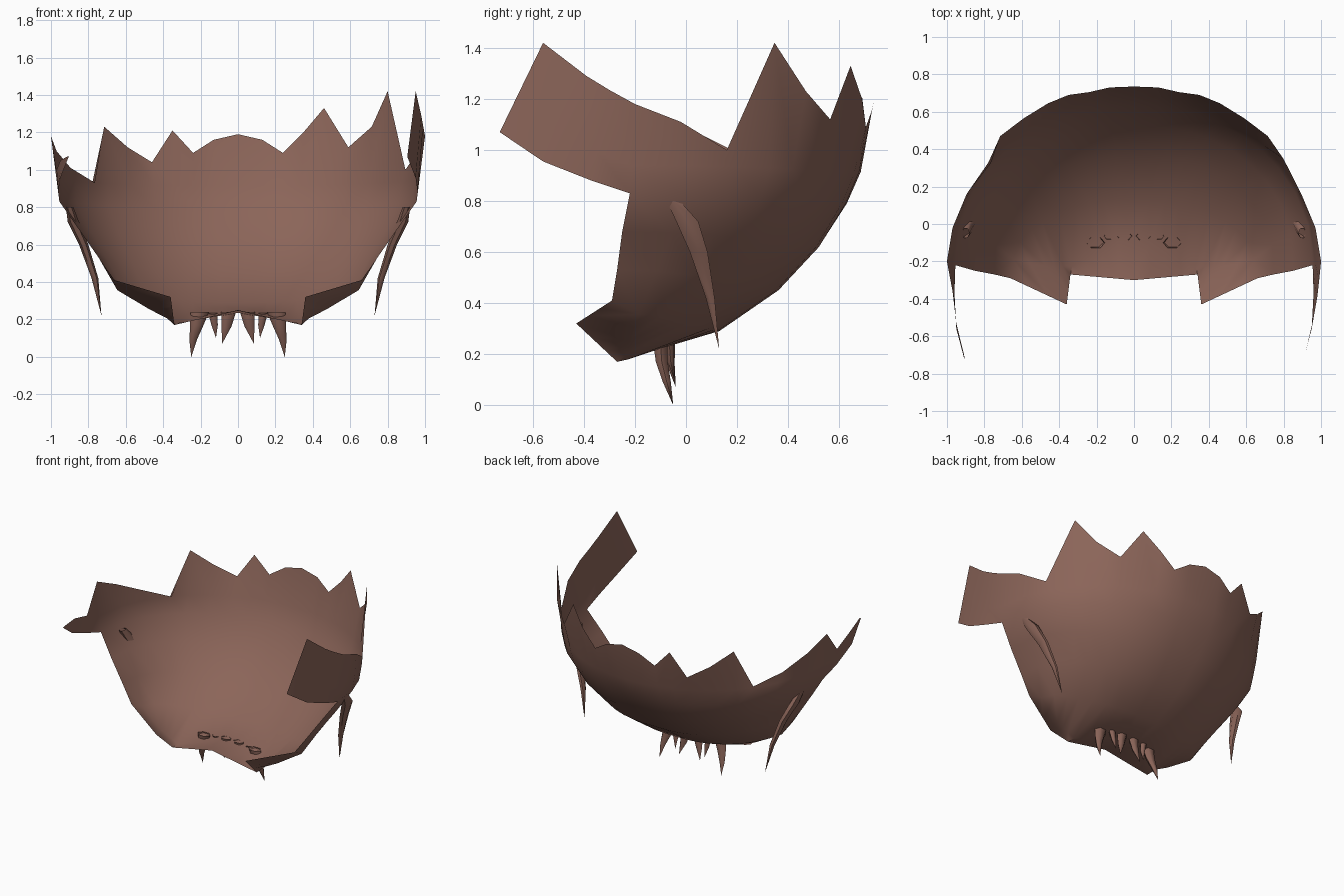
import bpy, bmesh, math
from mathutils import Vector

if "Cube" in bpy.data.objects:
    bpy.data.objects.remove(bpy.data.objects["Cube"])

brown = bpy.data.materials.new("dull brown")
brown.diffuse_color = (0.26, 0.13, 0.10, 1)
brown.use_nodes = True
brown.node_tree.nodes["Principled BSDF"].inputs["Base Color"].default_value = brown.diffuse_color


def finish(name, bm, angle=60):
    bmesh.ops.remove_doubles(bm, verts=bm.verts, dist=0.002)
    bmesh.ops.recalc_face_normals(bm, faces=bm.faces)
    me = bpy.data.meshes.new(name)
    bm.to_mesh(me)
    bm.free()
    ob = bpy.data.objects.new(name, me)
    bpy.context.collection.objects.link(ob)
    me.materials.append(brown)
    bpy.ops.object.select_all(action='DESELECT')
    ob.select_set(True)
    bpy.context.view_layer.objects.active = ob
    bpy.ops.object.shade_smooth_by_angle(angle=math.radians(angle))
    return ob


def strip(bm, low, high, side):
    """Quads between two rows of points, mirrored when side is -1."""
    a, b = ([bm.verts.new((p[0] * side, p[1], p[2])) for p in row] for row in (low, high))
    for i in range(len(a) - 1):
        bm.faces.new((a[i], a[i + 1], b[i + 1], b[i]))


def resample(keys, cols):
    """Points at column numbers from {column: point}."""
    ks = sorted(keys)
    out = []
    for c in cols:
        k0 = max(k for k in ks if k <= c)
        k1 = min(k for k in ks if k >= c)
        f = 0 if k0 == k1 else (c - k0) / (k1 - k0)
        out.append(Vector(keys[k0]).lerp(Vector(keys[k1]), f))
    return out


# jagged rim: (x, y, right height, left height)
rim = [(0, .735, 1.19, 1.19), (.13, .73, 1.16, 1.16), (.24, .705, 1.09, 1.09),
       (.35, .69, 1.20, 1.21), (.46, .645, 1.33, 1.04), (.59, .565, 1.12, 1.12),
       (.715, .47, 1.23, 1.23), (.80, .347, 1.42, .93), (.895, .16, 1.0, 1.01),
       (.97, -.02, 1.11, 1.10), (1, -.2, 1.18, 1.18)]
cols = range(len(rim))

# bowl layers: back y, back z, side x, side y, side z, diagonal fullness
layers = [(.13, .29, .66, -.29, .37, .04), (.36, .45, .745, -.27, .53, .05),
          (.52, .62, .85, -.25, .68, .04), (.63, .79, .955, -.22, .83, .015),
          (.685, .915, .969, -.214, .94, .005)]

# front lip with the two jaw flaps, and the crease behind it
lip = {0: (0, -.30, .25), 4: (.34, -.27, .17), 7: (.36, -.43, .32), 10: (.66, -.29, .41)}
crease = {0: (0, -.06, .235), 4: (.33, -.225, .18), 7: (.475, -.225, .255),
          9: (.645, -.187, .356), 10: (.66, -.29, .41)}

shell = bmesh.new()
for side in (1, -1):
    rows = [resample(lip, cols), resample(crease, cols)]
    for n, (yb, zb, xs, ys, ze, full) in enumerate(layers):
        row = []
        for x, *_ in rim:
            t = math.asin(x)
            k = 1 + full * math.sin(2 * t)
            row.append(Vector((xs * x * k, ys + (yb - ys) * math.cos(t) * k,
                               zb + (ze - zb) * x ** 2.4)))
        if n == 0:
            row[-1].z = .41
            row[-2] = Vector(crease[9])
        rows.append(row)
    top = []
    for x, y, zr, zl in rim:
        if side < 0 and x == .80:          # deeper notch on the left
            x, y = .765, .325
        top.append(Vector((x, y, zr if side > 0 else zl)))
    rows.append(top)
    for lo, hi in zip(rows, rows[1:]):
        strip(shell, lo, hi, side)
    # forward arm: whole on the right, broken to a thin sliver on the left
    low = [(.955, -.22, .83), (.96, -.37, .88), (.95, -.56, .955), (.905, -.73, 1.07)]
    if side > 0:
        high = [(1, -.2, 1.18), (.99, -.30, 1.235), (.98, -.39, 1.29), (.95, -.56, 1.42)]
    else:
        high = [(1, -.2, 1.18), (.97, -.36, 1.0), (.95, -.53, 1.05), (.905, -.715, 1.075)]
    mid = [Vector(a).lerp(Vector(b), .314) for a, b in zip(low, high)]
    strip(shell, low, mid, side)
    strip(shell, mid, high, side)
bmesh.ops.remove_doubles(shell, verts=shell.verts, dist=0.002)
bmesh.ops.dissolve_degenerate(shell, edges=shell.edges, dist=0.0005)
finish("broken_shell", shell)


def spike(name, path, radii, sides=6):
    """Tapered tube through path, last point is the tip. radii = (x, y) half widths."""
    bm = bmesh.new()
    rings = []
    for p, (rx, ry) in zip(path, radii):
        rings.append([bm.verts.new((p[0] + rx * math.cos(k * math.tau / sides),
                                    p[1] + ry * math.sin(k * math.tau / sides), p[2]))
                      for k in range(sides)])
    tip = bm.verts.new(path[-1])
    for k in range(sides):
        n = (k + 1) % sides
        for a, b in zip(rings, rings[1:]):
            bm.faces.new((a[k], a[n], b[n], b[k]))
        bm.faces.new((rings[-1][k], rings[-1][n], tip))
    finish(name, bm)


for side, tag in ((1, "right"), (-1, "left")):
    m = lambda pts: [(x * side, y, z) for x, y, z in pts]
    # side tusk
    spike("side_tusk_" + tag,
          m([(.90, -.05, .80), (.88, .005, .72), (.825, .05, .60), (.765, .095, .42), (.73, .13, .22)]),
          [(.02, .03), (.03, .05), (.025, .04), (.018, .02)])
    # lower fangs: large outer, small middle, inner
    spike("outer_fang_" + tag,
          m([(.205, -.10, .24), (.22, -.095, .17), (.24, -.075, .09), (.25, -.05, 0)]),
          [(.05, .032), (.036, .027), (.02, .018)])
    spike("middle_fang_" + tag,
          m([(.135, -.065, .235), (.125, -.06, .17), (.118, -.045, .10)]),
          [(.025, .02), (.017, .015)])
    spike("inner_fang_" + tag,
          m([(.05, -.065, .24), (.062, -.06, .16), (.085, -.04, .07)]),
          [(.04, .025), (.026, .018)])
